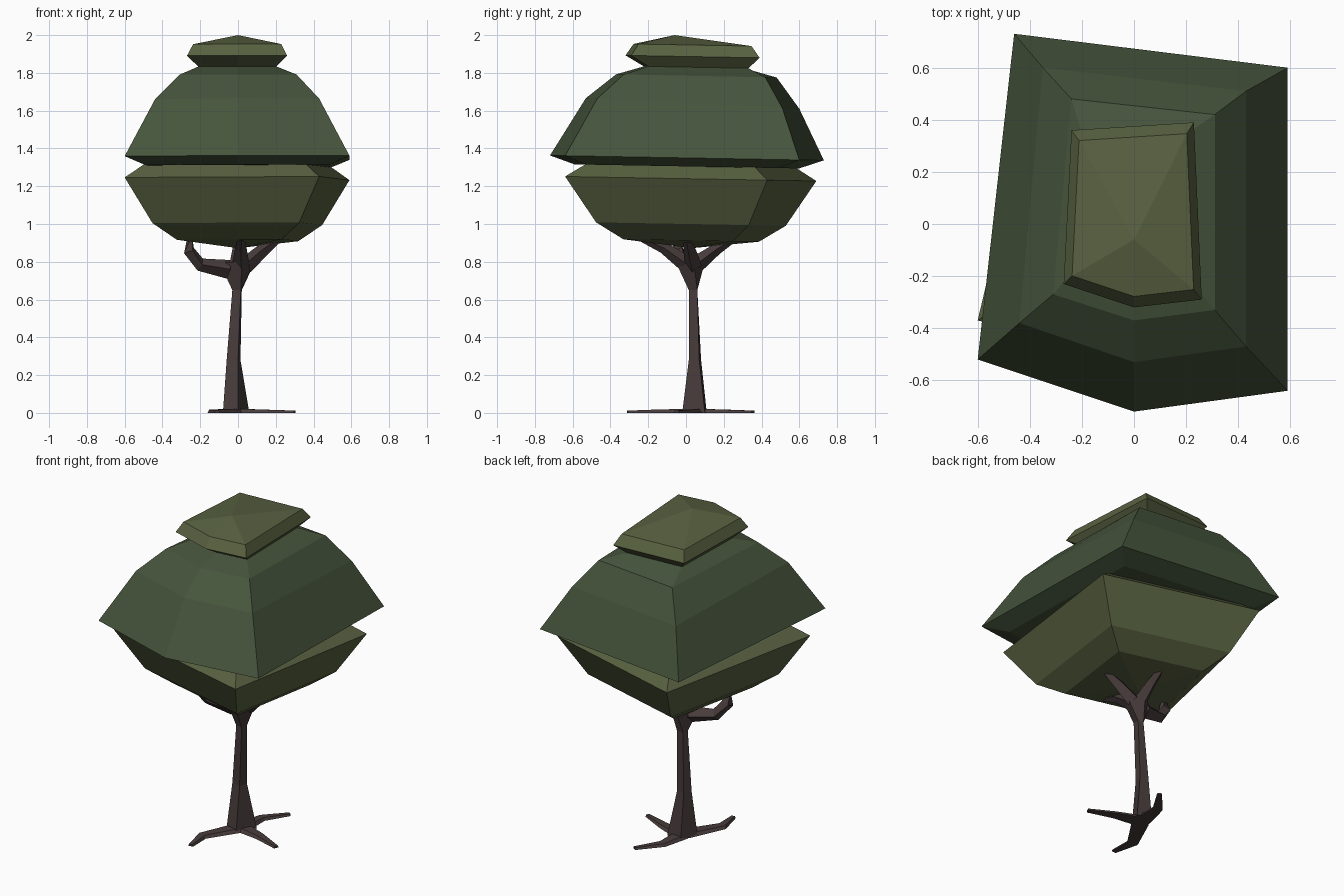
import bpy, bmesh
from mathutils import Vector

if "Cube" in bpy.data.objects:
    bpy.data.objects.remove(bpy.data.objects["Cube"])


def material(name, rgb):
    m = bpy.data.materials.new(name)
    m.diffuse_color = (*rgb, 1)
    m.use_nodes = True
    m.node_tree.nodes["Principled BSDF"].inputs["Base Color"].default_value = m.diffuse_color
    return m


BARK = material("bark", (0.065, 0.045, 0.045))
LEAF_LIGHT = material("light_leaf", (0.098, 0.120, 0.052))
LEAF_DARK = material("dark_leaf", (0.061, 0.089, 0.045))


def loft(name, rings, mat):
    """Skin a list of rings (a one-point ring is an apex), capping open ends."""
    bm = bmesh.new()
    vs = [[bm.verts.new(p) for p in r] for r in rings]
    for a, b in zip(vs, vs[1:]):
        n = max(len(a), len(b))
        for i in range(n):
            j = (i + 1) % n
            if len(a) == 1:
                bm.faces.new((a[0], b[j], b[i]))
            elif len(b) == 1:
                bm.faces.new((a[i], a[j], b[0]))
            else:
                bm.faces.new((a[i], a[j], b[j], b[i]))
    for end in (vs[0], vs[-1]):
        if len(end) > 2:
            bm.faces.new(end)
    bmesh.ops.recalc_face_normals(bm, faces=bm.faces)
    me = bpy.data.meshes.new(name)
    bm.to_mesh(me)
    bm.free()
    me.materials.append(mat)
    ob = bpy.data.objects.new(name, me)
    bpy.context.collection.objects.link(ob)
    return ob


def ring(outline, z, s=1.0, cy=0.0, tilt=0.018):
    """Outline scaled about (0, cy) at height z, dipping slightly to the back."""
    return [(x * s, cy + (y - cy) * s, z - tilt * y * s) for x, y in outline]


def limb(name, points, radii):
    """Four-sided tapering branch along a path."""
    pts = [Vector(p) for p in points]
    rings = []
    for i, (p, r) in enumerate(zip(pts, radii)):
        d = (pts[min(i + 1, len(pts) - 1)] - pts[max(i - 1, 0)]).normalized()
        side = d.cross(Vector((0, 0, 1))).normalized()
        up = side.cross(d)
        rings.append([p + side * r, p + up * r, p - side * r, p - up * r])
    return loft(name, rings, BARK)


def root(name, points, widths):
    """Flat root lying on the ground."""
    pts = [Vector((x, y, 0)) for x, y in points]
    rings = []
    for i, (p, w) in enumerate(zip(pts, widths)):
        d = (pts[min(i + 1, len(pts) - 1)] - pts[max(i - 1, 0)]).normalized()
        s = Vector((-d.y, d.x, 0)) * w
        top = Vector((0, 0, 0.022 - 0.005 * i))
        rings.append([p - s, p + s, p + s * 0.7 + top, p - s * 0.7 + top])
    return loft(name, rings, BARK)


# Lower foliage: four-sided bowl
low = [(-0.60, -0.37), (0.43, -0.64), (0.59, 0.43), (-0.35, 0.69)]
loft("lower_foliage",
     [[(0, 0.03, 0.872)]] +
     [ring(low, z, s, 0.03) for s, z in
      ((0.54, 0.913), (0.755, 1.0), (1.0, 1.24), (0.83, 1.31))], LEAF_LIGHT)

# Upper foliage: five-sided dome
up0 = [(-0.60, -0.52), (0, -0.72), (0.59, -0.64), (0.59, 0.60), (-0.46, 0.73)]
up1 = [(-0.44, -0.38), (0, -0.53), (0.43, -0.47), (0.43, 0.51), (-0.35, 0.60)]
up2 = [(-0.31, -0.27), (0, -0.37), (0.31, -0.33), (0.31, 0.42), (-0.24, 0.48)]
cap = [(-0.27, -0.23), (0, -0.32), (0.26, -0.29), (0.23, 0.39), (-0.24, 0.36)]
neck = ring(cap, 1.83, 0.78, 0.12)
loft("upper_foliage",
     [ring(up0, 1.305, 0.82), ring(up0, 1.35), ring(up1, 1.64, tilt=0.05),
      ring(up2, 1.785, tilt=0.02), neck], LEAF_DARK)

# Top cap with an off-centre peak
loft("top_foliage",
     [neck, ring(cap, 1.887), ring(cap, 1.948, 0.88, 0.03), [(0, -0.06, 2.0)]],
     LEAF_LIGHT)

# Trunk: four-sided, flaring at foot and fork
trunk = [
    (0.0, [(-0.08, 0.0), (0, -0.02), (0.06, 0.10), (-0.04, 0.11)]),
    (0.28, [(-0.06, 0.03), (0, 0.015), (0.013, 0.07), (-0.04, 0.08)]),
    (0.65, [(-0.03, 0.025), (0.015, 0.015), (0.02, 0.06), (-0.02, 0.06)]),
    (0.80, [(-0.10, 0.02), (0.02, -0.055), (0.09, 0.04), (0, 0.10)]),
]
loft("trunk", [ring(o, z, tilt=0) for z, o in trunk], BARK)

# Branches spreading in a cross under the foliage
limb("left_branch", [(-0.05, 0.02, 0.76), (-0.2, -0.01, 0.785),
                     (-0.26, -0.04, 0.86), (-0.255, -0.05, 0.93)],
     (0.05, 0.035, 0.035, 0.015))
limb("right_branch", [(0.04, 0.04, 0.78), (0.13, 0.02, 0.86), (0.24, 0, 0.94)],
     (0.045, 0.035, 0.015))
limb("front_branch", [(0.015, 0, 0.79), (0.015, -0.12, 0.875), (0.02, -0.27, 0.94)],
     (0.045, 0.03, 0.015))
limb("back_branch", [(0.0, 0.06, 0.79), (0.0, 0.16, 0.865), (0, 0.28, 0.94)],
     (0.045, 0.03, 0.015))

# Three bent roots
root("front_root", [(-0.02, 0.03), (-0.13, -0.17), (-0.11, -0.31)], (0.05, 0.033, 0.015))
root("right_root", [(0, 0.05), (0.15, 0.01), (0.30, -0.05)], (0.05, 0.03, 0.015))
root("back_root", [(-0.01, 0.06), (0.01, 0.22), (0.11, 0.355)], (0.05, 0.03, 0.015))
